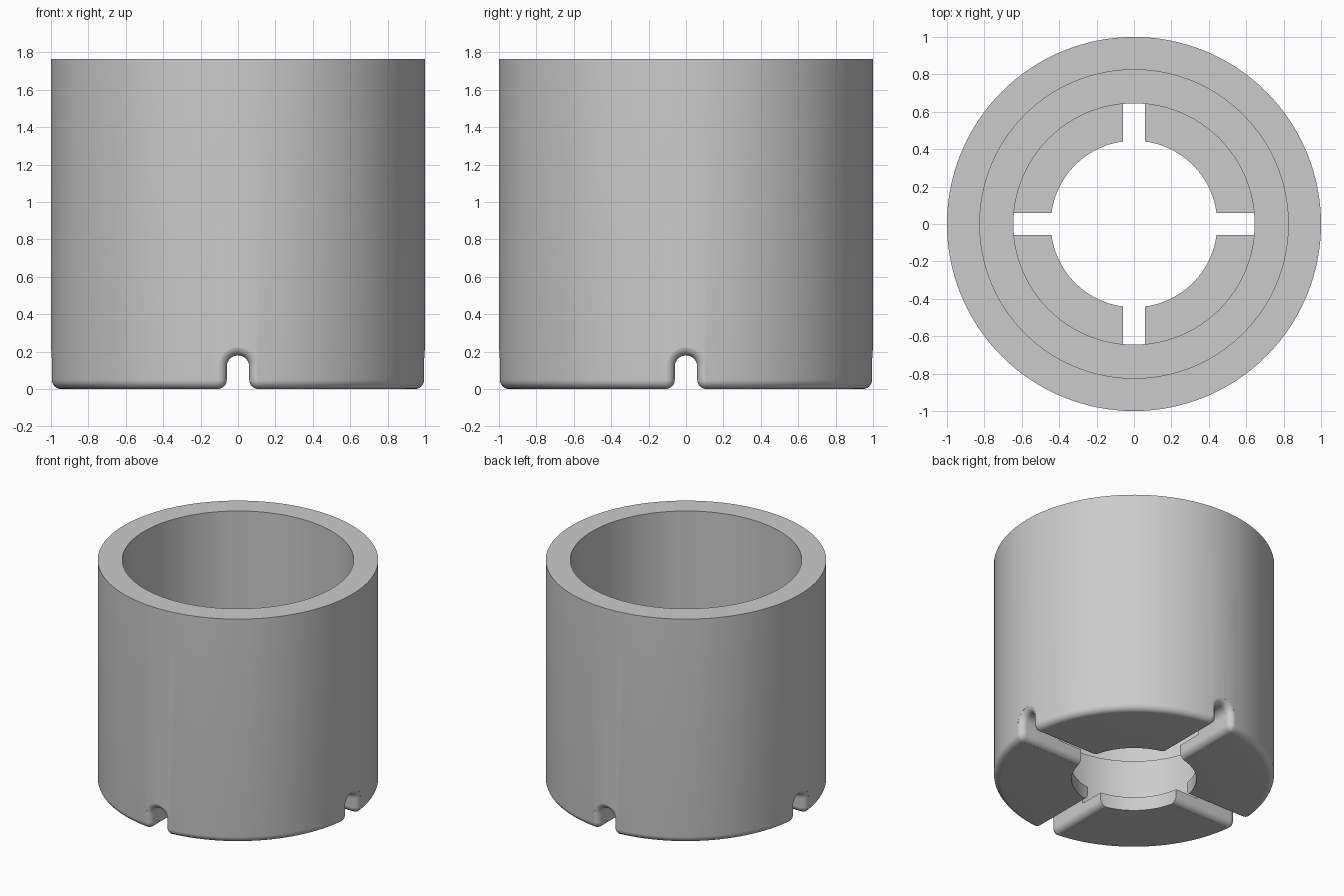
import bpy
import bmesh
from math import sin, cos, pi, sqrt, radians
from mathutils import Matrix

cube = bpy.data.objects.get("Cube")
if cube:
    bpy.data.objects.remove(cube, do_unlink=True)

HEIGHT, FILLET = 1.765, 0.05
SLOT_HALF, ARCH_Z = 0.06, 0.12
SEGMENTS = 128

grey = bpy.data.materials.new("light grey")
grey.use_nodes = True
grey.diffuse_color = (0.6, 0.6, 0.6, 1)
grey.node_tree.nodes["Principled BSDF"].inputs["Base Color"].default_value = (0.6, 0.6, 0.6, 1)


def make_object(name, bm):
    bmesh.ops.recalc_face_normals(bm, faces=bm.faces)
    mesh = bpy.data.meshes.new(name)
    bm.to_mesh(mesh)
    bm.free()
    mesh.materials.append(grey)
    obj = bpy.data.objects.new(name, mesh)
    bpy.context.collection.objects.link(obj)
    return obj


def stepped_cup():
    # Lathed wall: rounded foot, then rim, wide bore, ledge, recess and lip
    steps = 8
    profile = [(1 - FILLET + FILLET * sin(a), FILLET - FILLET * cos(a))
               for a in (i * pi / 2 / steps for i in range(steps + 1))]
    profile += [(1, HEIGHT), (0.825, HEIGHT), (0.825, 0.52), (0.645, 0.52),
                (0.645, 0.107), (0.445, 0.107), (0.445, 0)]
    bm = bmesh.new()
    verts = [bm.verts.new((r, 0, z)) for r, z in profile]
    edges = [bm.edges.new((v, verts[i - 1])) for i, v in enumerate(verts)]
    bmesh.ops.spin(bm, geom=verts + edges, cent=(0, 0, 0), axis=(0, 0, 1),
                   angle=2 * pi, steps=SEGMENTS, use_merge=True)
    bmesh.ops.remove_doubles(bm, verts=bm.verts, dist=1e-5)
    return make_object("cup_body", bm)


def flare(r, z):
    # Widening of the slot that rounds its outer and lower edges
    a = max(0, r - 1 + FILLET)
    b = max(0, FILLET - z)
    return FILLET - sqrt(FILLET ** 2 - min(a * a + b * b, (0.985 * FILLET) ** 2))


def slot_cutter():
    rounding = [sin(radians(d)) * FILLET for d in range(0, 81, 10)]
    radii = [0.3, 0.6, 0.8] + [1 - FILLET + s for s in rounding] + [1.05]
    # Arched outline as position and outward direction
    heights = [-0.05] + [FILLET - s for s in reversed(rounding)]
    side = [(SLOT_HALF, z, 1, 0) for z in heights]
    arch = [(SLOT_HALF * cos(a), ARCH_Z + SLOT_HALF * sin(a), cos(a), sin(a))
            for a in (i * pi / 16 for i in range(17))]
    outline = side + arch + [(-y, z, -1, 0) for y, z, _, _ in reversed(side)]
    bm = bmesh.new()
    for quarter in range(4):
        turn = Matrix.Rotation(quarter * pi / 2, 4, 'Z')
        rings = []
        for r in radii:
            ring = []
            for y, z, ny, nz in outline:
                g = flare(r, z)
                py, pz = y + ny * g, z + nz * g
                v = bm.verts.new((sqrt(r * r - py * py), py, pz))
                v.co = turn @ v.co
                ring.append(v)
            rings.append(ring)
        for low, high in zip(rings, rings[1:]):
            for i in range(len(outline)):
                bm.faces.new((low[i - 1], low[i], high[i], high[i - 1]))
        bm.faces.new(rings[0])
        bm.faces.new(rings[-1])
    bmesh.ops.triangulate(bm, faces=bm.faces)
    return make_object("slot_cutter", bm)


body = stepped_cup()
cutter = slot_cutter()
cutter.hide_render = True

# Cut the four arched drainage slots through the foot
cut = body.modifiers.new("slots", 'BOOLEAN')
cut.operation = 'DIFFERENCE'
cut.solver = 'EXACT'
cut.object = cutter
bpy.ops.object.select_all(action='DESELECT')
body.select_set(True)
bpy.context.view_layer.objects.active = body
bpy.ops.object.modifier_apply(modifier=cut.name)
bpy.data.objects.remove(cutter, do_unlink=True)
bpy.ops.object.shade_smooth_by_angle(angle=radians(30))
